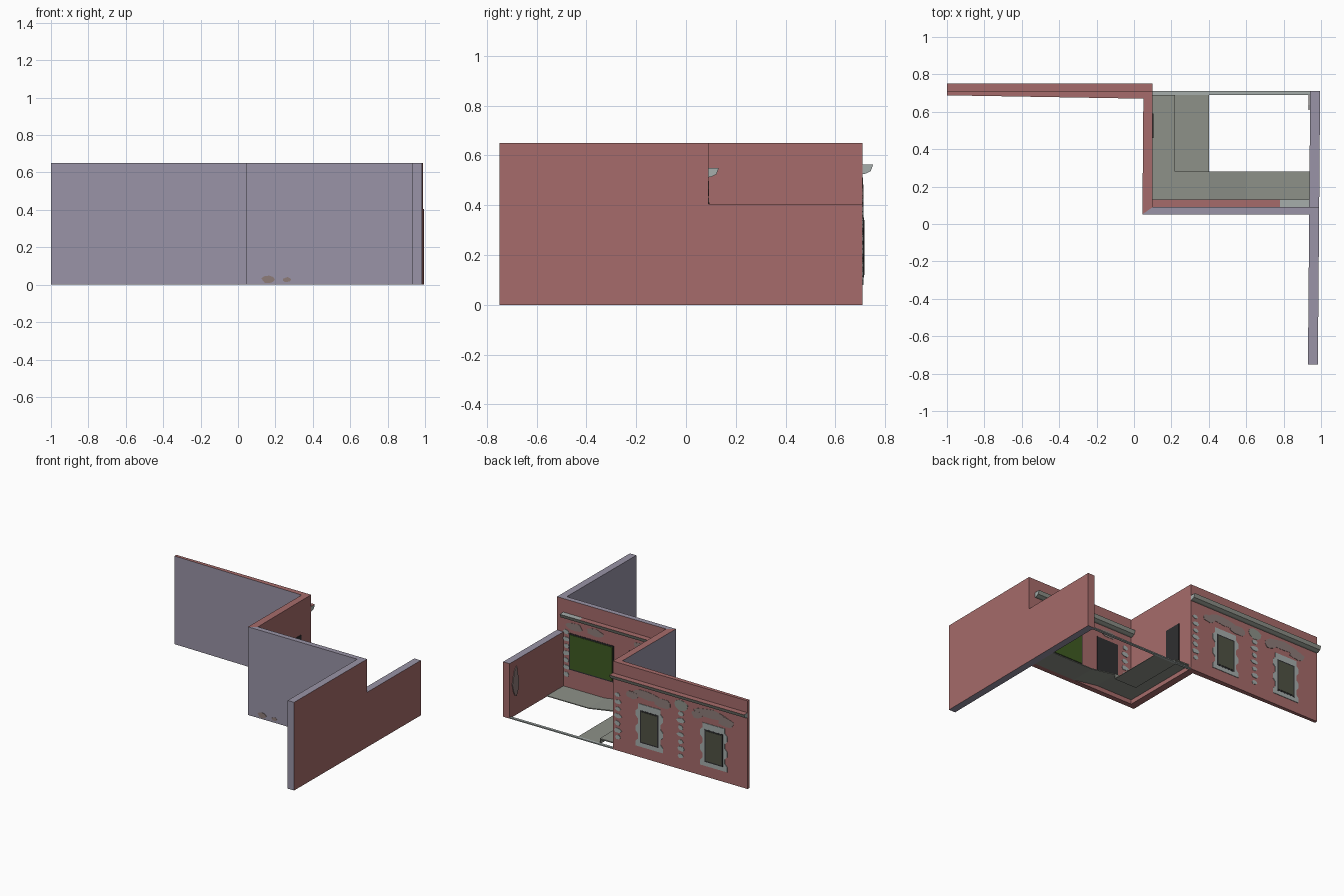
import bpy, bmesh, math, random
from mathutils import Vector

if "Cube" in bpy.data.objects:
    bpy.data.objects.remove(bpy.data.objects["Cube"])
random.seed(4)

def mat(name, *rgb):
    m = bpy.data.materials.new(name)
    m.diffuse_color = (*rgb, 1)
    m.use_nodes = True
    m.node_tree.nodes["Principled BSDF"].inputs["Base Color"].default_value = m.diffuse_color
    return m

RED = mat("red plaster", .38, .148, .145)
MAUVE = mat("mauve render", .32, .295, .385)
FLOOR = mat("floor grey", .27, .285, .25)
STONE = mat("light stone", .38, .42, .41)
WORN = mat("worn plaster", .27, .20, .19)
PANE = mat("olive pane", .08, .084, .058)
GREEN = mat("green shutter", .05, .105, .016)
DARK = mat("dark door", .028, .028, .03)


def prism(name, pts, place, d0, d1, mats, rule=None):
    """Extrude a 2D outline; place(u, v, d) maps it into space."""
    bm = bmesh.new()
    a = [bm.verts.new(place(u, v, d0)) for u, v in pts]
    b = [bm.verts.new(place(u, v, d1)) for u, v in pts]
    bm.faces.new(a)
    bm.faces.new(b)
    n = len(pts)
    for i in range(n):
        j = (i + 1) % n
        bm.faces.new((a[i], a[j], b[j], b[i]))
    bmesh.ops.recalc_face_normals(bm, faces=bm.faces)
    if rule:
        for f in bm.faces:
            f.material_index = rule(f.normal, f.calc_center_median())
    me = bpy.data.meshes.new(name)
    bm.to_mesh(me)
    bm.free()
    for m in mats:
        me.materials.append(m)
    ob = bpy.data.objects.new(name, me)
    bpy.context.collection.objects.link(ob)
    return ob


# Placement frames: plan, and the decorated wall faces
plan = lambda x, y, z: (x, y, z)
street = lambda x, z, d: (x, .71 + d, z)
court = lambda x, z, d: (x, .09 + d, z)
side = lambda y, z, d: (.10 + d, y, z)
inner = lambda y, z, d: (.937 - d, y, z)
front = lambda x, z, d: (x, .052 - d, z)
H, LOW = .65, .405

# Walls: red on the courtyard/street side, mauve on the rough side
W = [RED, MAUVE]
prism("street_wall", [(-1, .688), (.05, .67), (.10, .67), (.10, .71), (-1, .71)], plan, 0, H, W,
      lambda n, c: int(n.y < -.5))
prism("side_wall", [(.045, .052), (.10, .09), (.10, .67), (.05, .67)], plan, 0, H, W,
      lambda n, c: int(n.x < -.5 or n.y < -.5))
prism("court_wall", [(.045, .052), (.937, .052), (.937, .09), (.10, .09)], plan, 0, H, W,
      lambda n, c: int(n.y < -.5 or n.z > .5))
prism("end_wall_high", [(.93, -.75), (.983, -.75), (.99, .09), (.937, .09)], plan, 0, H, W,
      lambda n, c: int(n.x < -.5 or n.y < -.5 or abs(n.z) > .5))
prism("end_wall_low", [(.937, .09), (.99, .09), (.995, .71), (.942, .71)], plan, 0, LOW, W,
      lambda n, c: int(abs(n.z) > .5))

# Raised walkway, ramp, lower paving and threshold
T = .04
prism("walkway", [(.10, .09), (.40, .09), (.40, .28), (.22, .28), (.22, .69), (.10, .69)],
      plan, T - .008, T, [FLOOR])
lengthways = lambda x, z, y: (x, y, z)
prism("ramp", [(.40, T), (.60, .006), (.94, .006), (.94, 0), (.60, 0), (.40, T - .008)],
      lengthways, .09, .28, [FLOOR])
prism("lower_paving", [(.22, .28), (.40, .28), (.40, .69), (.22, .69)], plan, 0, .004, [FLOOR])
prism("step_riser_side", [(.216, .28), (.22, .28), (.22, .69), (.216, .69)], plan, 0, T - .001, [FLOOR])
prism("step_riser_end", [(.22, .276), (.40, .276), (.40, .28), (.22, .28)], plan, 0, T - .001, [FLOOR])
prism("threshold", [(.10, .69), (.942, .69), (.942, .71), (.10, .71)], plan, 0, .008, [STONE])

# Cornices swept along the walls
def cornice(name, x0, x1, y, z, top_red):
    prof = [(y, z), (y, z - .038), (y + .012, z - .036), (y + .032, z - .026), (y + .042, z)]
    return prism(name, prof, lambda u, v, d: (d, u, v), x0, x1, [STONE, RED, FLOOR],
                 lambda n, c: 1 if n.z > .9 and top_red else (2 if n.z < -.2 else 0))

cornice("street_cornice", -1, .10, .71, .563, True)
cornice("court_cornice_worn", .10, .78, .09, .55, True)
cornice("court_cornice_clean", .78, .938, .09, .55, False)


# Painted and worn details as thin plates
def rect(u0, u1, v0, v1):
    return [(u0, v0), (u1, v0), (u1, v1), (u0, v1)]


def blob(name, u, v, ru, rv, place, m, d=.002, n=9):
    pts = []
    for i in range(n):
        t = 2 * math.pi * i / n
        r = random.uniform(.75, 1.1)
        pts.append((u + ru * r * math.cos(t), v + rv * r * math.sin(t)))
    prism(name, pts, place, -.001, d, [m])


def quoins(name, u, place):
    for i in range(7):
        w = .034 if i % 2 else .025
        blob(f"{name}_{i}", u, .10 + i * .052, w, .019, place, STONE, .003, 6)


# Street windows with toothed stone surrounds
def window(name, u):
    hw, z0, z1 = .075, .11, .35
    right = []
    for i in range(6):
        z = z0 - .03 + i * .056
        w = hw + (.036 if i % 2 == 0 else .016)
        right += [(w, z), (w, z + .035)]
    outline = [(u + w, z) for w, z in right] + [(u - w, z) for w, z in reversed(right)]
    prism(name + "_surround", outline, street, -.001, .004, [STONE])
    prism(name + "_reveal", rect(u - hw, u + hw, z0, z1), street, -.001, .005, [DARK])
    prism(name + "_pane", rect(u - hw + .01, u + hw - .01, z0 + .01, z1 - .01),
          street, -.001, .007, [PANE])

for k, u in enumerate((-.20, -.725)):
    window(f"street_window_{k}", u)
    for j, (du, dz, ru, rv) in enumerate([(.03, .47, .13, .035), (-.10, .445, .07, .04),
                                          (.14, .44, .05, .03)]):
        blob(f"worn_patch_{k}_{j}", u + du, dz, ru, rv, street, WORN, .002 + j * .0003, 11)
quoins("street_corner_quoin", .06, street)
quoins("street_middle_quoin", -.455, street)
blob("worn_patch_middle", -.455, .47, .06, .04, street, FLOOR)

# Courtyard openings
prism("green_shutter_frame", rect(.525, .89, .14, .41), court, -.001, .003, [DARK])
prism("green_shutter", rect(.535, .88, .15, .40), court, -.001, .006, [GREEN])
prism("court_door", rect(.22, .40, T, .41), court, -.001, .005, [DARK])
prism("side_door", rect(.46, .59, T, .40), side, -.001, .005, [DARK])
quoins("court_left_quoin", .155, court)
quoins("court_right_quoin", .912, court)
for j, u in enumerate((.85, .68, .30)):
    blob(f"court_worn_patch_{j}", u, .465, .07, .03, court, WORN, .002, 11)
blob("end_wall_patch", .65, .24, .04, .12, inner, WORN, .004, 10)
for j, (u, r) in enumerate([(.16, .035), (.26, .022)]):
    blob(f"front_patch_{j}", u, .027, r, r * .6, front, WORN)
